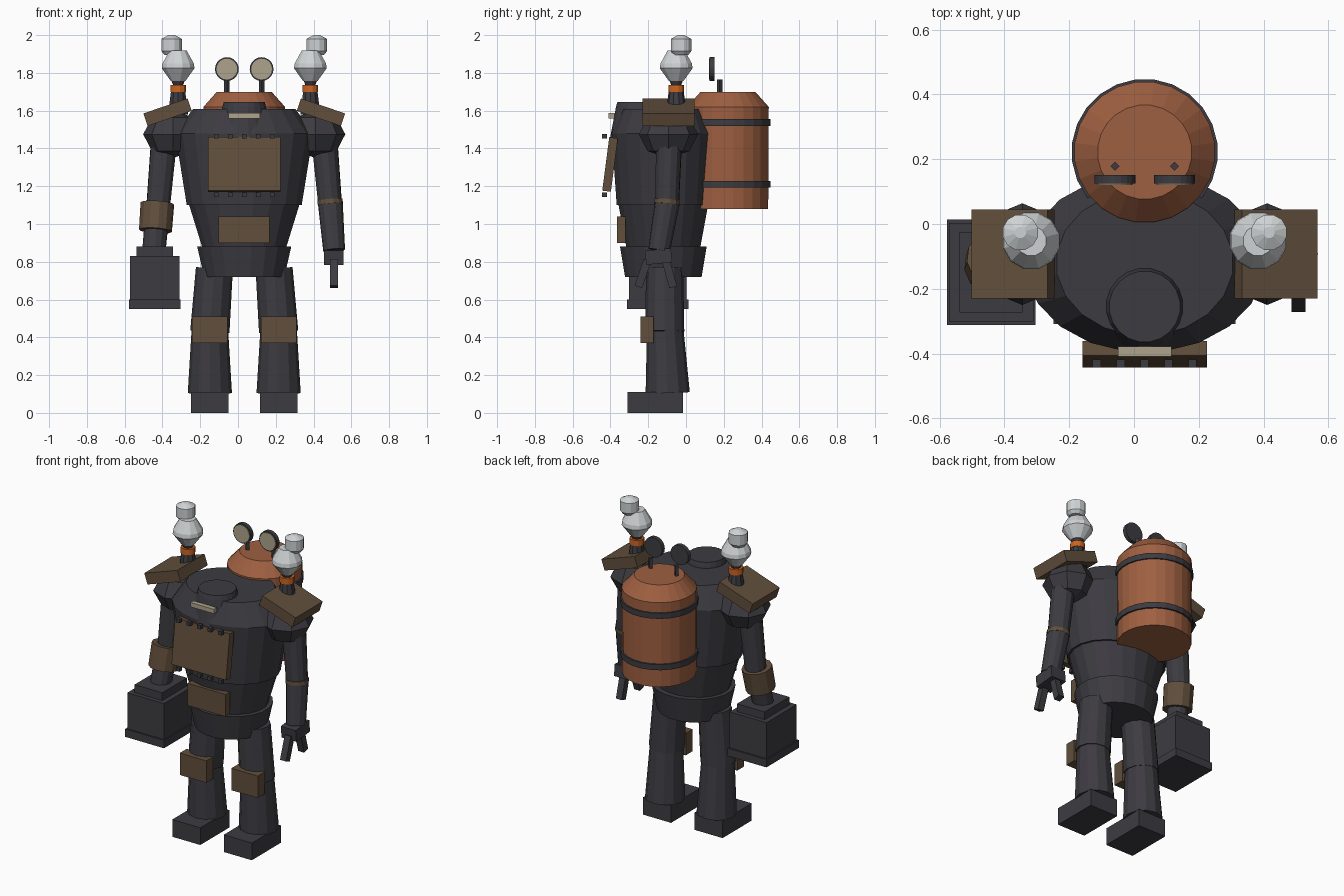
import bpy, bmesh, math
from mathutils import Matrix, Vector

cube = bpy.data.objects.get("Cube")
if cube:
    bpy.data.objects.remove(cube)

MID = 0.033       # body centre line
BODY_Y = -0.12


def material(name, rgb):
    m = bpy.data.materials.new(name)
    m.use_nodes = True
    m.diffuse_color = (*rgb, 1)
    m.node_tree.nodes["Principled BSDF"].inputs["Base Color"].default_value = (*rgb, 1)
    return m


IRON = material("dark iron", (0.046, 0.044, 0.053))
BROWN = material("brown plate", (0.12, 0.078, 0.045))
COPPER = material("copper", (0.34, 0.115, 0.052))
WHITE = material("pale grey", (0.62, 0.65, 0.66))
ORANGE = material("orange", (0.62, 0.13, 0.015))
CREAM = material("cream", (0.42, 0.37, 0.26))


def finish(name, bm, mat):
    bmesh.ops.recalc_face_normals(bm, faces=bm.faces)
    mesh = bpy.data.meshes.new(name)
    bm.to_mesh(mesh)
    bm.free()
    mesh.materials.append(mat)
    ob = bpy.data.objects.new(name, mesh)
    bpy.context.collection.objects.link(ob)
    return ob


def box(name, centre, size, mat, rot=0, axis='X'):
    bm = bmesh.new()
    bmesh.ops.create_cube(bm, size=1)
    bm.transform(Matrix.Translation(centre) @ Matrix.Rotation(rot, 4, axis)
                 @ Matrix.Diagonal((*size, 1)))
    return finish(name, bm, mat)


def loft(name, rings, mat, sides=16, turn=0.5):
    """Stack of horizontal ellipses: (x, y, z, rx, ry)."""
    bm = bmesh.new()
    loops = []
    for x, y, z, rx, ry in rings:
        angles = [math.tau * (i + turn) / sides for i in range(sides)]
        loops.append([bm.verts.new((x + rx * math.cos(a), y + ry * math.sin(a), z))
                      for a in angles])
    for a, b in zip(loops, loops[1:]):
        for i in range(sides):
            j = (i + 1) % sides
            bm.faces.new((a[i], a[j], b[j], b[i]))
    bm.faces.new(loops[0][::-1])
    bm.faces.new(loops[-1])
    return finish(name, bm, mat)


def turned(name, x, y, profile, mat, sides=16, turn=0.5):
    return loft(name, [(x, y, z, r, r) for z, r in profile], mat, sides, turn)


def limb(name, start, end, r1, r2, mat, sides=12):
    """Tapered cylinder between two points."""
    a, b = Vector(start), Vector(end)
    bm = bmesh.new()
    bmesh.ops.create_cone(bm, cap_ends=True, segments=sides, radius1=r1, radius2=r2,
                          depth=(b - a).length)
    q = (b - a).to_track_quat('Z', 'Y').to_matrix().to_4x4()
    bm.transform(Matrix.Translation((a + b) / 2) @ q)
    return finish(name, bm, mat)


# Torso and pelvis
def body(name, rows):
    loft(name, [(MID, BODY_Y, z, rx, ry) for z, rx, ry in rows], IRON, 20)


body("upper_torso", [(1.10, 0.308, 0.25), (1.48, 0.37, 0.277), (1.61, 0.274, 0.225)])
body("lower_torso", [(0.86, 0.22, 0.195), (1.10, 0.295, 0.24)])
body("pelvis", [(0.72, 0.215, 0.205), (0.88, 0.252, 0.232)])

# Head and visor
turned("head", MID, -0.255, [(1.45, 0.15), (1.62, 0.117), (1.645, 0.11)], IRON, 20)
box("visor", (MID, -0.394, 1.573), (0.165, 0.03, 0.028), CREAM)

# Chest and belly plates with rivets
box("chest_plate", (MID, -0.402, 1.315), (0.385, 0.046, 0.285), BROWN, -0.13)
box("belly_plate", (MID, -0.343, 0.97), (0.27, 0.045, 0.142), BROWN)
for i in range(5):
    for z in (1.155, 1.465):
        box("rivet", (MID + (i - 2) * 0.074, -0.431, z), (0.025, 0.025, 0.024), IRON)

# Back tank
TANK_Y = 0.222
turned("tank", MID, TANK_Y, [(1.08, 0.215), (1.62, 0.218), (1.70, 0.146)], COPPER, 24)
for z in (1.21, 1.538):
    turned("tank_band", MID, TANK_Y, [(z - 0.018, 0.226), (z + 0.018, 0.226)], IRON, 24)

for side, label in ((-1, "right"), (1, "left")):
    def at(offset, y, z):
        return (MID + side * offset, y, z)

    # Gauges on the tank
    gx = 0.092
    turned(label + "_gauge_stem", MID + side * gx, 0.178, [(1.66, 0.014), (1.765, 0.014)],
           IRON, 4, 0)
    limb(label + "_gauge", at(gx, 0.151, 1.82), at(gx, 0.125, 1.82), 0.063, 0.063, IRON, 20)
    limb(label + "_gauge_face", at(gx, 0.126, 1.82), at(gx, 0.121, 1.82), 0.055, 0.055,
         CREAM, 20)

    # Legs
    lx = 0.182
    limb(label + "_thigh", at(lx, -0.113, 0.43), at(0.158, -0.113, 0.765), 0.104, 0.098, IRON)
    limb(label + "_shin", at(lx, -0.097, 0.105), at(lx, -0.11, 0.435), 0.117, 0.097, IRON)
    box(label + "_foot", at(lx, -0.162, 0.055), (0.198, 0.294, 0.11), IRON)
    box(label + "_knee_plate", at(lx, -0.206, 0.44), (0.187, 0.07, 0.14), BROWN)

    # Shoulder ball and plate
    bm = bmesh.new()
    bmesh.ops.create_uvsphere(bm, u_segments=8, v_segments=4, radius=0.157)
    bm.transform(Matrix.Translation(at(0.378, -0.093, 1.475)) @ Matrix.Diagonal((1, 1, 0.8, 1)))
    finish(label + "_shoulder", bm, IRON)
    box(label + "_shoulder_plate", at(0.406, -0.093, 1.592), (0.247, 0.274, 0.07), BROWN,
        side * 0.33, 'Y')
    limb(label + "_upper_arm", at(0.455, -0.1, 1.1), at(0.426, -0.09, 1.43), 0.064, 0.07, IRON)

    # Smoke stack with two pale puffs
    sx, sy = MID + side * 0.35, -0.052
    turned(label + "_stack", sx, sy, [(1.58, 0.056), (1.70, 0.04)], IRON, 10)
    turned(label + "_stack_ring", sx, sy, [(1.70, 0.043), (1.737, 0.043)], ORANGE, 12)
    turned(label + "_stack_mouth", sx, sy, [(1.737, 0.028), (1.762, 0.038)], IRON, 12)
    turned(label + "_large_puff", sx, sy,
           [(1.757, 0.04), (1.825, 0.09), (1.85, 0.086), (1.918, 0.047)], WHITE, 12)
    turned(label + "_small_puff", MID + side * 0.384, -0.026,
           [(1.895, 0.04), (1.915, 0.056), (1.98, 0.056), (2.0, 0.018)], WHITE, 12)

# Right forearm with cuff and block hand
limb("right_forearm", (-0.422, -0.1, 1.11), (-0.445, -0.145, 0.86), 0.064, 0.062, IRON)
limb("right_cuff", (-0.427, -0.105, 1.108), (-0.437, -0.13, 0.965), 0.09, 0.088, BROWN)
for part, z, height, sx, sy in (("neck", 0.85, 0.06, 0.195, 0.25),
                                ("block", 0.715, 0.23, 0.26, 0.305),
                                ("base", 0.576, 0.05, 0.274, 0.327)):
    box("right_hand_" + part, (-0.441, -0.149, z), (sx, sy, height), IRON)

# Left forearm with elbow ring and two-finger claw
limb("left_elbow_ring", (0.487, -0.1, 1.128), (0.489, -0.102, 1.105), 0.069, 0.069, BROWN)
limb("left_forearm", (0.489, -0.1, 1.11), (0.509, -0.142, 0.86), 0.066, 0.058, IRON)
box("left_palm", (0.507, -0.145, 0.828), (0.105, 0.138, 0.075), IRON, 0.1)
for y, tilt in ((-0.228, -0.33), (-0.088, 0.27)):
    box("left_finger", (0.508, y, 0.738), (0.042, 0.042, 0.15), IRON, tilt)
